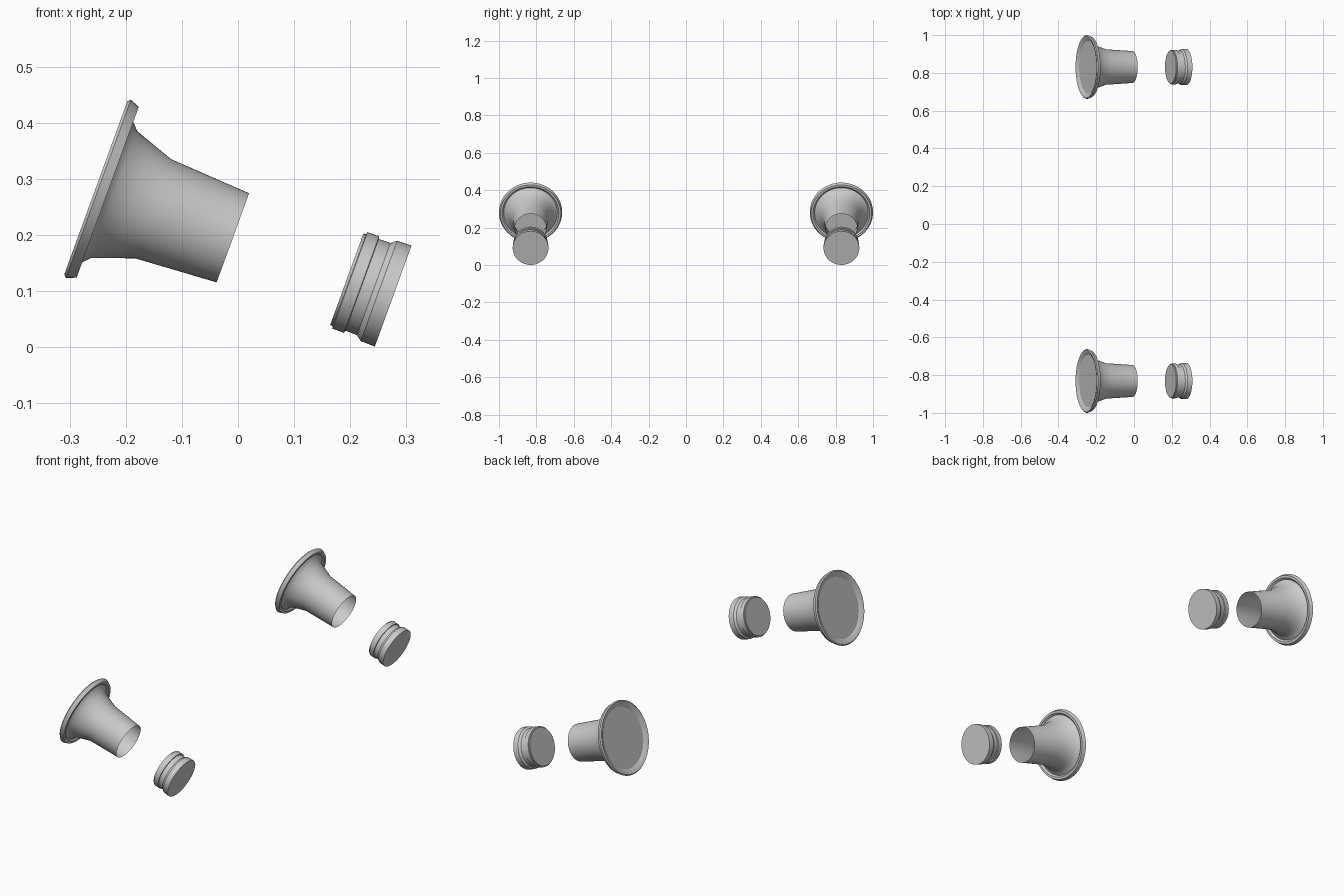
import bpy, bmesh, math
from mathutils import Matrix

if "Cube" in bpy.data.objects:
    bpy.data.objects.remove(bpy.data.objects["Cube"], do_unlink=True)

SEGMENTS = 64
SIDE = 0.831                    # distance of each set from the middle
TILT = math.radians(110)        # lathe axis leans 20 degrees below +x

grey = bpy.data.materials.new("plain grey")
grey.use_nodes = True
colour = (0.6, 0.6, 0.6, 1)
grey.diffuse_color = colour
grey.node_tree.nodes["Principled BSDF"].inputs["Base Color"].default_value = colour


def lathe(name, profile, y, close_end):
    """Revolve (distance along axis, radius) points, with a flat disc at the start."""
    bm = bmesh.new()
    rings = []
    for along, radius in profile:
        ring = []
        for i in range(SEGMENTS):
            t = 2 * math.pi * i / SEGMENTS
            ring.append(bm.verts.new((radius * math.cos(t), radius * math.sin(t), along)))
        rings.append(ring)
    bm.faces.new(rings[0][::-1])
    for a, b in zip(rings, rings[1:]):
        for i in range(SEGMENTS):
            j = (i + 1) % SEGMENTS
            bm.faces.new((a[i], a[j], b[j], b[i]))
    if close_end:
        bm.faces.new(rings[-1])
    mesh = bpy.data.meshes.new(name)
    bm.to_mesh(mesh)
    bm.free()
    mesh.materials.append(grey)
    obj = bpy.data.objects.new(name, mesh)
    bpy.context.collection.objects.link(obj)
    obj.matrix_world = Matrix.Translation((-0.2525, y, 0.2835)) @ Matrix.Rotation(TILT, 4, "Y")
    bpy.ops.object.select_all(action="DESELECT")
    obj.select_set(True)
    bpy.context.view_layer.objects.active = obj
    bpy.ops.object.shade_smooth_by_angle(angle=math.radians(32))


# Flared sleeve: recessed disc, rounded rim, grooved back, tapering open tube
sleeve = [(0.010, 0.139), (0.003, 0.150), (-0.001, 0.164), (0.004, 0.169),
          (0.0216, 0.162), (0.0216, 0.151), (0.014, 0.143), (0.021, 0.134),
          (0.0335, 0.1205), (0.07, 0.1073), (0.108, 0.094), (0.259, 0.0845)]

# Plug: two raised bands with a groove between them
plug = [(0.475, 0.087), (0.480, 0.087), (0.481, 0.0915), (0.503, 0.0915),
        (0.504, 0.087), (0.526, 0.0873), (0.536, 0.095), (0.563, 0.0957)]

for side, y in (("front", -SIDE), ("back", SIDE)):
    lathe(side + "_flared_sleeve", sleeve, y, False)
    lathe(side + "_plug", plug, y, True)
